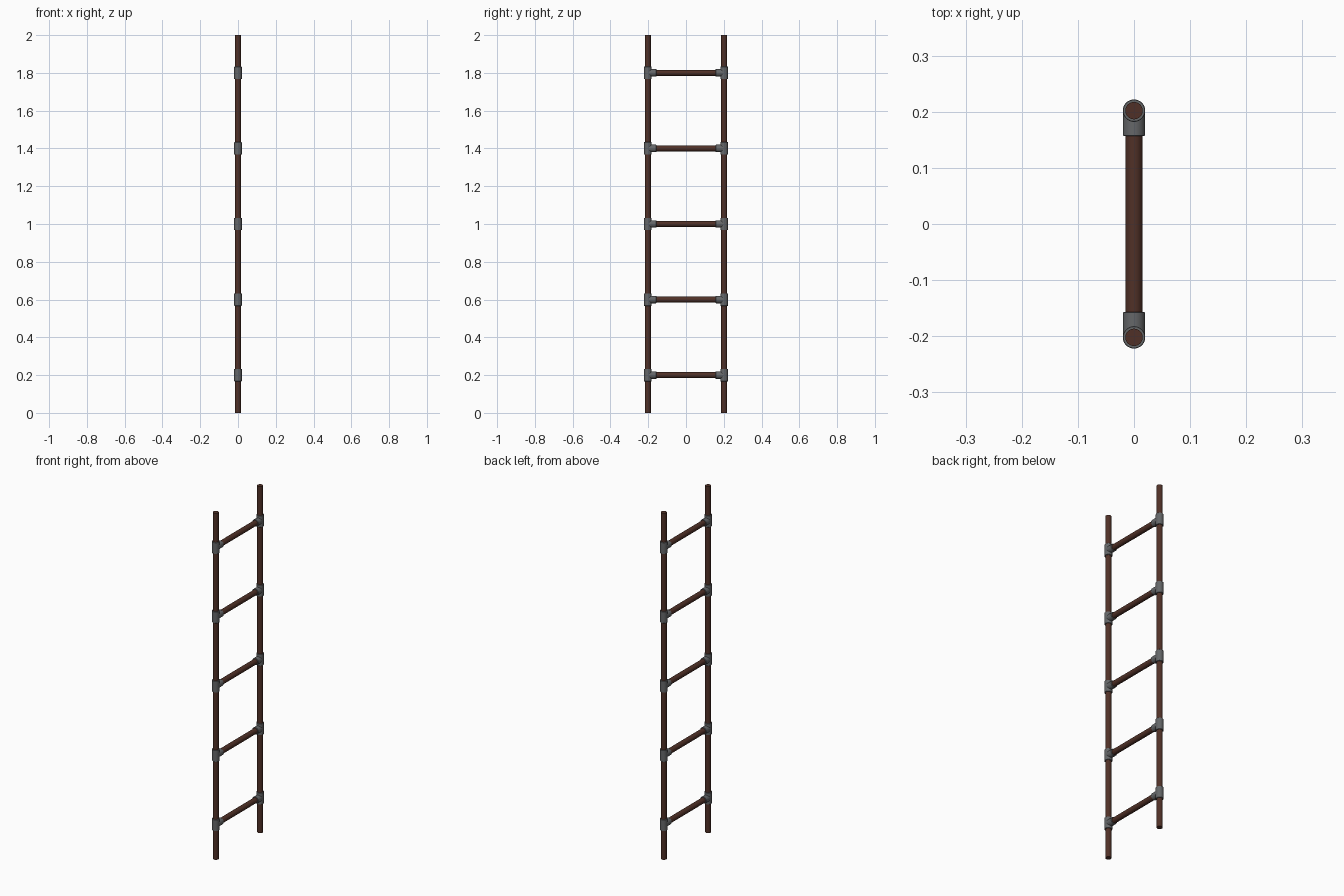
import bpy, math
from mathutils import Vector

if "Cube" in bpy.data.objects:
    bpy.data.objects.remove(bpy.data.objects["Cube"])

RAIL_Y, PIPE_R, TEE_R = 0.202, 0.0155, 0.02
HEIGHT, TEE_H, SOCKET_END = 2.0, 0.066, 0.157
RUNGS = [0.2, 0.6, 1.0, 1.4, 1.8]


def material(name, rgb):
    m = bpy.data.materials.new(name)
    m.diffuse_color = (*rgb, 1)
    m.use_nodes = True
    m.node_tree.nodes["Principled BSDF"].inputs["Base Color"].default_value = m.diffuse_color
    return m


rust = material("rusty_brown", (0.08, 0.03, 0.02))
steel = material("grey_steel", (0.13, 0.135, 0.14))


def pipe(name, a, b, radius, mat, bevel=0.0):
    """Round bar from point a to point b."""
    a, b = Vector(a), Vector(b)
    d = b - a
    bpy.ops.mesh.primitive_cylinder_add(
        vertices=32, radius=radius, depth=d.length, location=(a + b) / 2,
        rotation=d.to_track_quat('Z', 'Y').to_euler())
    ob = bpy.context.object
    ob.name = name
    ob.data.materials.append(mat)
    bpy.ops.object.shade_smooth_by_angle(angle=math.radians(30))
    if bevel:
        mod = ob.modifiers.new("soft_rim", 'BEVEL')
        mod.width, mod.segments = bevel, 1
        mod.limit_method = 'ANGLE'
        mod.angle_limit = math.radians(40)
    return ob


# Upright rails
for side, s in (("left", -1), ("right", 1)):
    pipe(f"rail_{side}", (0, s * RAIL_Y, 0), (0, s * RAIL_Y, HEIGHT), PIPE_R, rust)

for i, z in enumerate(RUNGS, 1):
    # Rung between the rails
    pipe(f"rung_{i}", (0, -RAIL_Y, z), (0, RAIL_Y, z), PIPE_R, rust)
    # Tee fittings: sleeve on the rail plus a socket for the rung
    for side, s in (("left", -1), ("right", 1)):
        y = s * RAIL_Y
        pipe(f"tee_sleeve_{side}_{i}", (0, y, z - TEE_H / 2), (0, y, z + TEE_H / 2),
             TEE_R, steel, 0.001)
        pipe(f"tee_socket_{side}_{i}", (0, y, z), (0, s * SOCKET_END, z),
             TEE_R - 0.0002, steel, 0.001)
